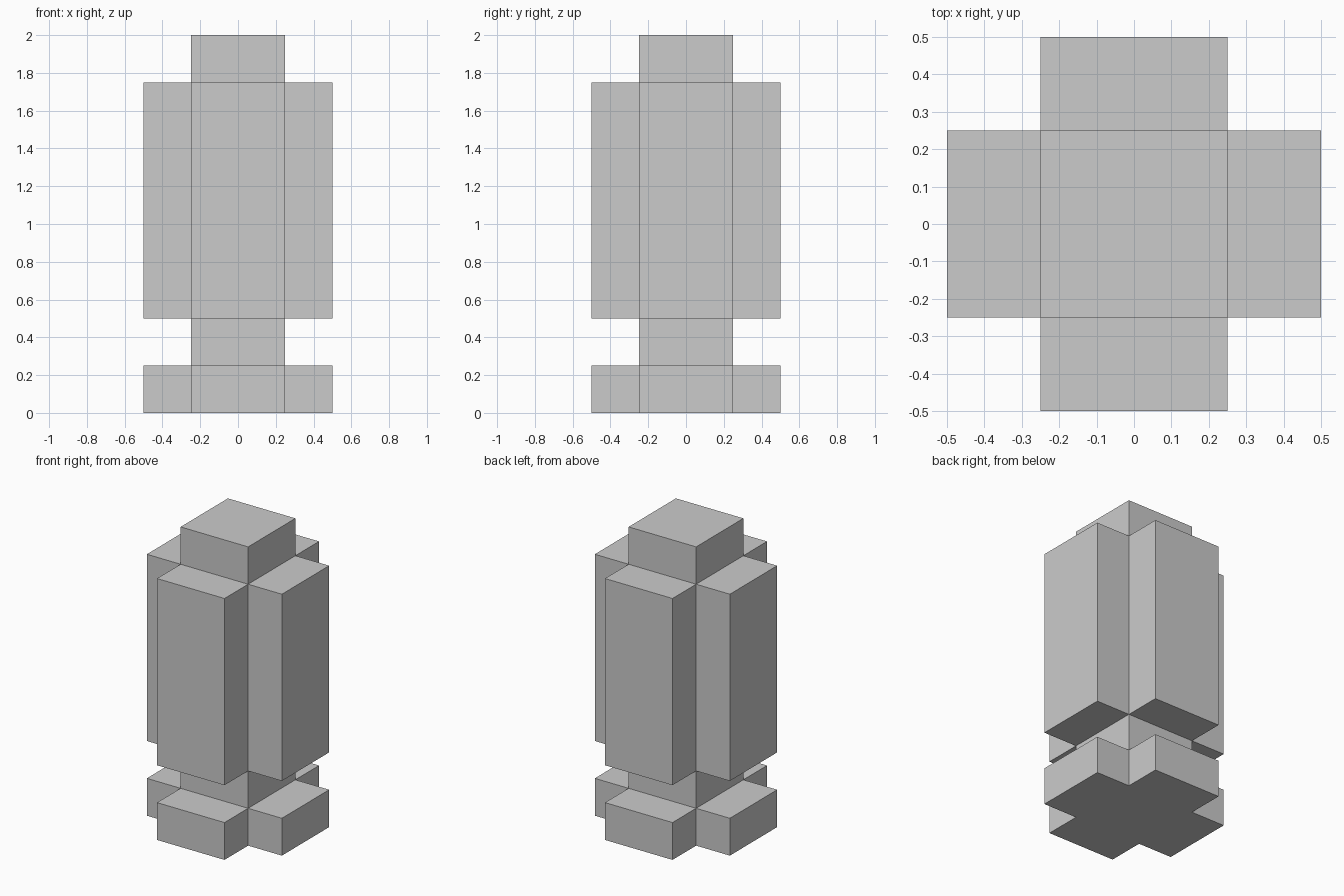
import bpy, bmesh

if "Cube" in bpy.data.objects:
    bpy.data.objects.remove(bpy.data.objects["Cube"])

IN, OUT = 0.25, 0.5  # half width of the core and reach of the arms

SQUARE = [(IN, -IN), (IN, IN), (-IN, IN), (-IN, -IN)]

# Cross outline: one quarter turned four times, counter-clockwise
CROSS = []
x_y = [(OUT, -IN), (OUT, IN), (IN, IN)]
for _ in range(4):
    CROSS += x_y
    x_y = [(-y, x) for x, y in x_y]


def prism(name, outline, z0, z1, bottom=True, top=True):
    """Extrude an outline from z0 to z1, leaving out covered ends."""
    bm = bmesh.new()
    low = [bm.verts.new((x, y, z0)) for x, y in outline]
    high = [bm.verts.new((x, y, z1)) for x, y in outline]
    n = len(outline)
    for i in range(n):
        j = (i + 1) % n
        bm.faces.new((low[i], low[j], high[j], high[i]))
    if bottom:
        bm.faces.new(low[::-1])
    if top:
        bm.faces.new(high)
    mesh = bpy.data.meshes.new(name)
    bm.to_mesh(mesh)
    bm.free()
    obj = bpy.data.objects.new(name, mesh)
    bpy.context.collection.objects.link(obj)
    return obj


# Cross-shaped foot
prism("base", CROSS, 0.0, 0.25)
# Square neck between foot and body
prism("neck", SQUARE, 0.25, 0.5, bottom=False, top=False)
# Tall cross-shaped body
prism("body", CROSS, 0.5, 1.75)
# Square block on top
prism("cap", SQUARE, 1.75, 2.0, bottom=False)
